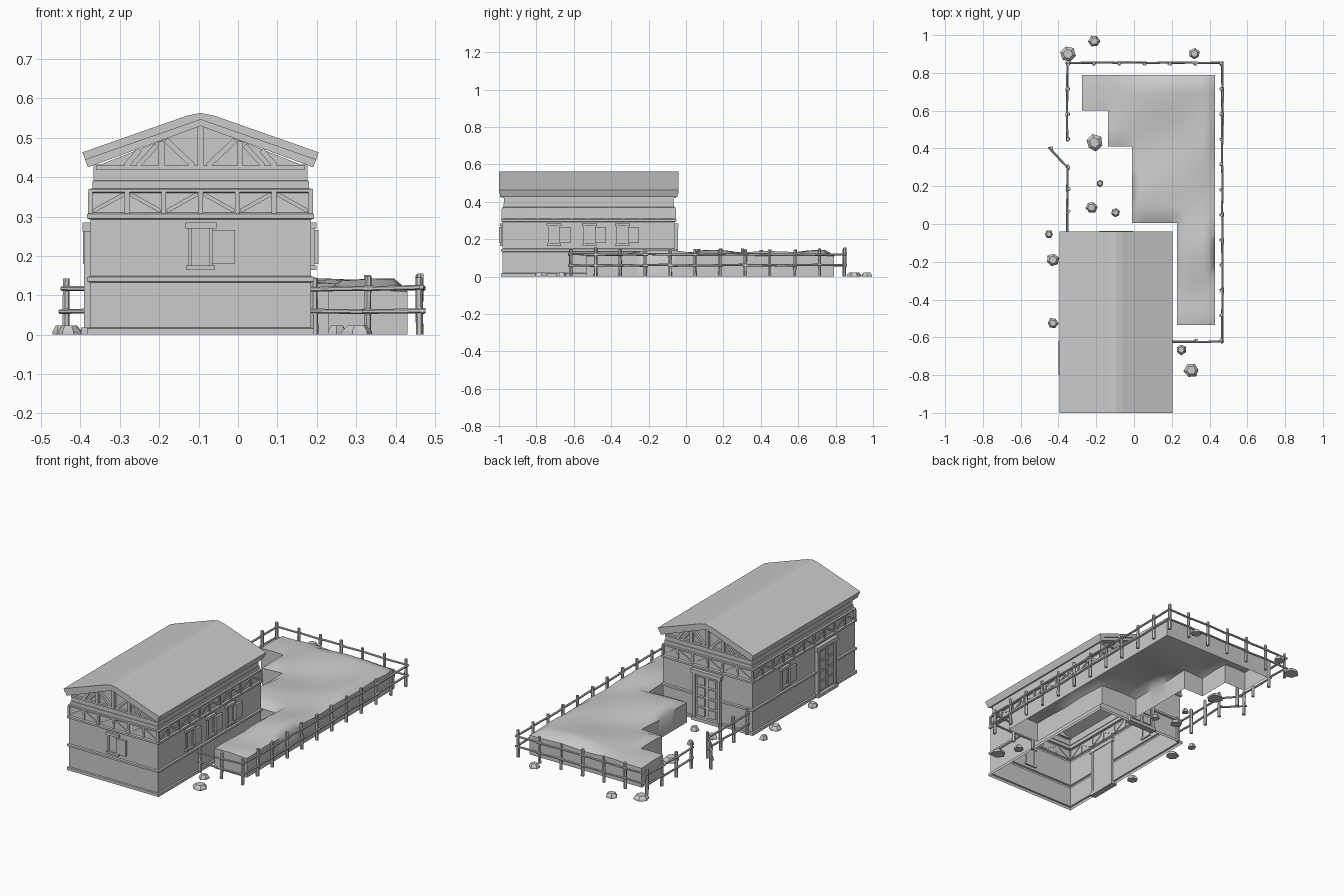
import bpy, bmesh, math, random
from mathutils import Vector, Matrix

if "Cube" in bpy.data.objects:
    bpy.data.objects.remove(bpy.data.objects["Cube"])

random.seed(4)
CX, CY, HX, HY = -0.095, -0.52, 0.28, 0.46   # house centre and half sizes
Z = Vector((0, 0, 1))


def finish(name, bm, smooth=None):
    bmesh.ops.recalc_face_normals(bm, faces=bm.faces)
    me = bpy.data.meshes.new(name)
    bm.to_mesh(me)
    bm.free()
    ob = bpy.data.objects.new(name, me)
    bpy.context.collection.objects.link(ob)
    if smooth:
        bpy.ops.object.select_all(action='DESELECT')
        ob.select_set(True)
        bpy.context.view_layer.objects.active = ob
        bpy.ops.object.shade_smooth_by_angle(angle=math.radians(smooth))
    return ob


def skin(bm, rings, cap=False):
    vs = [[bm.verts.new(p) for p in r] for r in rings]
    n = len(vs[0])
    for a, b in zip(vs, vs[1:]):
        for i in range(n):
            bm.faces.new((a[i], a[(i + 1) % n], b[(i + 1) % n], b[i]))
    if cap:
        bm.faces.new(vs[0])
        bm.faces.new(vs[-1])


def pole(bm, a, b, r, sides=6):
    a, b = Vector(a), Vector(b)
    d = b - a
    m = Matrix.Translation((a + b) / 2) @ d.to_track_quat('Z', 'Y').to_matrix().to_4x4()
    bmesh.ops.create_cone(bm, cap_ends=True, segments=sides, radius1=r, radius2=r * 0.9,
                          depth=d.length, matrix=m)


class Wall:
    """Local frame of one house wall: u to the right seen from outside, d outward."""
    def __init__(self, name, origin, right, half):
        self.name, self.o, self.half = name, Vector(origin), half
        self.r = Vector(right)
        self.n = self.r.cross(Z)

    def beam(self, bm, p, q, w, d0, d1):
        (u0, z0), (u1, z1) = p, q
        along = self.r * (u1 - u0) + Z * (z1 - z0)
        length = along.length
        along.normalize()
        side = self.n.cross(along)
        c = self.o + self.r * (u0 + u1) / 2 + Z * (z0 + z1) / 2 + self.n * (d0 + d1) / 2
        m = Matrix((along * length, side * w, self.n * (d1 - d0))).transposed().to_4x4()
        bmesh.ops.create_cube(bm, size=1, matrix=Matrix.Translation(c) @ m)

    def box(self, bm, u0, u1, z0, z1, d0, d1):
        zc = (z0 + z1) / 2
        self.beam(bm, (u0, zc), (u1, zc), z1 - z0, d0, d1)

    def frieze(self):
        bm = bmesh.new()
        n = round(self.half * 2 / 0.093)
        w = self.half * 2 / n
        for i in range(n + 1):
            u = -self.half + i * w
            self.box(bm, u - 0.006, u + 0.006, 0.308, 0.362, -0.004, 0.005)
            if i < n:
                zs = (0.314, 0.357) if i % 2 == 0 else (0.357, 0.314)
                self.beam(bm, (u + 0.008, zs[0]), (u + w - 0.008, zs[1]), 0.01, -0.004, 0.004)
        finish(self.name + "_frieze_braces", bm)

    def window(self, u):
        bm = bmesh.new()
        self.box(bm, u - 0.024, u + 0.024, 0.175, 0.27, -0.004, 0.003)
        for s in (-1, 1):
            self.box(bm, u + s * 0.027 - 0.004, u + s * 0.027 + 0.004, 0.172, 0.272, -0.005, 0.009)
        self.box(bm, u - 0.04, u + 0.04, 0.269, 0.285, -0.008, 0.014)
        self.box(bm, u - 0.037, u + 0.037, 0.164, 0.176, -0.008, 0.014)
        self.box(bm, u + 0.029, u + 0.088, 0.179, 0.266, 0.006, 0.019)   # open shutter
        finish(self.name + "_window", bm)

    def door(self, u):
        bm = bmesh.new()
        self.box(bm, u - 0.07, u + 0.07, 0.015, 0.262, -0.008, 0.008)
        for s in (-1, 1):
            self.box(bm, u + s * 0.077 - 0.009, u + s * 0.077 + 0.009, 0.0, 0.265, -0.01, 0.016)
            for k in range(4):
                z = 0.03 + k * 0.058
                self.box(bm, u + s * 0.034 - 0.024, u + s * 0.034 + 0.024, z, z + 0.045, 0.0, 0.014)
        self.box(bm, u - 0.094, u + 0.094, 0.262, 0.285, -0.012, 0.02)
        self.box(bm, u - 0.09, u + 0.09, 0.0, 0.018, -0.012, 0.024)
        finish(self.name + "_door", bm)

    def gable(self):
        bm = bmesh.new()
        top = lambda u: 0.528 - 0.38 * abs(u)
        self.box(bm, -0.008, 0.008, 0.425, 0.53, -0.01, 0.008)
        self.box(bm, -0.265, 0.265, 0.42, 0.43, -0.01, 0.006)
        for s in (-1, 1):
            self.box(bm, s * 0.1 - 0.008, s * 0.1 + 0.008, 0.425, top(0.1), -0.01, 0.008)
            self.beam(bm, (s * 0.018, 0.428), (s * 0.088, top(0.088)), 0.014, -0.01, 0.006)
            self.beam(bm, (s * 0.112, top(0.112) - 0.005), (s * 0.16, 0.428), 0.012, -0.01, 0.006)
            self.beam(bm, (s * 0.19, 0.428), (s * 0.155, top(0.155)), 0.014, -0.01, 0.006)
        finish(self.name + "_gable_truss", bm)


# House walls with plinth and bands, open underneath
prof = [(.008, 0), (.008, .016), (0, .018), (0, .132), (.008, .135), (.008, .146), (0, .149),
        (0, .292), (.008, .295), (.008, .306), (0, .31), (-.002, .36), (.005, .362), (.005, .37),
        (-.005, .371), (-.005, .39), (-.008, .391), (-.008, .432)]
bm = bmesh.new()
skin(bm, [[(CX + sx * (HX + o), CY + sy * (HY + o), z)
           for sx, sy in ((-1, -1), (1, -1), (1, 1), (-1, 1))] for o, z in prof])
finish("house_walls", bm)


def prism(name, half, y0, y1):
    pts = half + [(-x, z) for x, z in reversed(half) if x]
    b = bmesh.new()
    skin(b, [[(CX + x, y, z) for x, z in pts] for y in (y0, y1)], True)
    return finish(name, b)


# Gable ends, roof slab and inner barge layer
for nm, y in (("front", CY - HY + .008), ("back", CY + HY - .018)):
    prism(nm + "_gable_wall", [(-.272, .425), (0, .532)], y, y + .01)
def roof(name, pts, y0, y1):
    # half outline from upper ridge, out to the eave, back to lower ridge
    full = pts + [(-x, z) for x, z in reversed(pts) if x]
    b = bmesh.new()
    skin(b, [[(CX + x, y, z) for x, z in full] for y in (y0, y1)], True)
    finish(name, b)
roof("roof", [(0, .563), (-.035, .556), (-.3, .463), (-.293, .444), (0, .546)], -1.0, -.04)
roof("roof_under_layer", [(0, .548), (-.294, .446), (-.286, .425), (0, .53)], -.995, -.045)

# Wall details
front = Wall("front", (CX, CY - HY, 0), (1, 0, 0), HX)
right = Wall("right", (CX + HX, CY, 0), (0, 1, 0), HY)
back = Wall("back", (CX, CY + HY, 0), (-1, 0, 0), HX)
left = Wall("left", (CX - HX, CY, 0), (0, -1, 0), HY)
for w in (front, right, back, left):
    w.frieze()
front.gable()
back.gable()
front.window(0.0)
for y in (-0.706, -0.516, -0.34):
    right.window(y - CY)
left.window(CY + 0.345)
left.door(CY + 0.71)
back.door(0.0)

# Raised stepped mound with an uneven smooth top, open underneath
def lines(keys, step):
    out = [keys[0]]
    for a, b in zip(keys, keys[1:]):
        n = max(1, round((b - a) / step))
        out += [a + (b - a) * i / n for i in range(1, n + 1)]
    return out
xs = lines([-.275, -.137, -.01, .228, .43], .035)
ys = lines([-.535, .005, .41, .6, .79], .045)
def min_x(y):
    return .228 if y < .005 else -.01 if y < .41 else -.137 if y < .6 else -.275
bm = bmesh.new()
grid = {}
def vert(i, j):
    if (i, j) not in grid:
        x, y = xs[i], ys[j]
        z = .129 + .008 * math.sin(7 * x + 9 * y) + .006 * math.sin(13 * y - 8 * x)
        grid[i, j] = bm.verts.new((x, y, z))
    return grid[i, j]
for i in range(len(xs) - 1):
    for j in range(len(ys) - 1):
        if (xs[i] + xs[i + 1]) / 2 > min_x((ys[j] + ys[j + 1]) / 2):
            bm.faces.new((vert(i, j), vert(i + 1, j), vert(i + 1, j + 1), vert(i, j + 1)))
rim = [e for e in bm.edges if e.is_boundary]
for v in {v for e in rim for v in e.verts}:
    v.co.z = .112 + .003 * math.sin(20 * (v.co.x + v.co.y))
low = bmesh.ops.extrude_edge_only(bm, edges=rim)["geom"]
for v in low:
    if isinstance(v, bmesh.types.BMVert):
        v.co.z = 0
finish("mound", bm, 50)

# Fence posts and slightly crooked rails
def fence(name, corners, first=True):
    b = bmesh.new()
    pts = [Vector((*c, 0)) for c in lines2(corners, .134)]
    jit = lambda: Vector((random.uniform(-.003, .003), random.uniform(-.003, .003),
                          random.uniform(-.003, .003)))
    for k, p in enumerate(pts):
        if k or first:
            pole(b, p, p + Z * (.148 + random.uniform(-.005, .005)) + jit(), .0095)
    for p, q in zip(pts, pts[1:]):
        e = (q - p).normalized() * .012
        out = Vector((e.y, -e.x, 0)) * -.55
        for z in (.06, .118):
            pole(b, p - e + out + Z * z + jit(), q + e + out + Z * z + jit(), .0065)
    finish(name, b)
def lines2(corners, step):
    out = [corners[0]]
    for a, c in zip(corners, corners[1:]):
        n = max(1, round(math.dist(a, c) / step))
        out += [tuple(a[k] + (c[k] - a[k]) * i / n for k in (0, 1)) for i in range(1, n + 1)]
    return out
fence("long_fence", [(-.347, .45), (-.347, .847), (.461, .847), (.461, -.617), (.195, -.617)])
fence("short_fence", [(-.347, -.05), (-.347, .3)])
fence("open_gate", [(-.347, .3), (-.437, .4)], False)

# Scattered stones
for x, y, r in ((-.35, .9, .042), (-.21, .967, .033), (.32, .9, .031), (-.21, .43, .046),
                (-.18, .215, .021), (-.225, .087, .033), (-.097, .06, .024), (-.45, -.055, .024),
                (-.43, -.19, .036), (-.43, -.525, .031), (.25, -.665, .029), (.305, -.775, .042)):
    bm = bmesh.new()
    t = random.random() * 6
    wob = [random.uniform(.85, 1.05) for _ in range(6)]
    skin(bm, [[(x + r * s * wob[i] * math.cos(t + i * math.pi / 3),
                y + r * s * wob[i] * math.sin(t + i * math.pi / 3), z) for i in range(6)]
              for s, z in ((1, 0), (.95, .009), (.6, .023))], True)
    finish("stone", bm)
